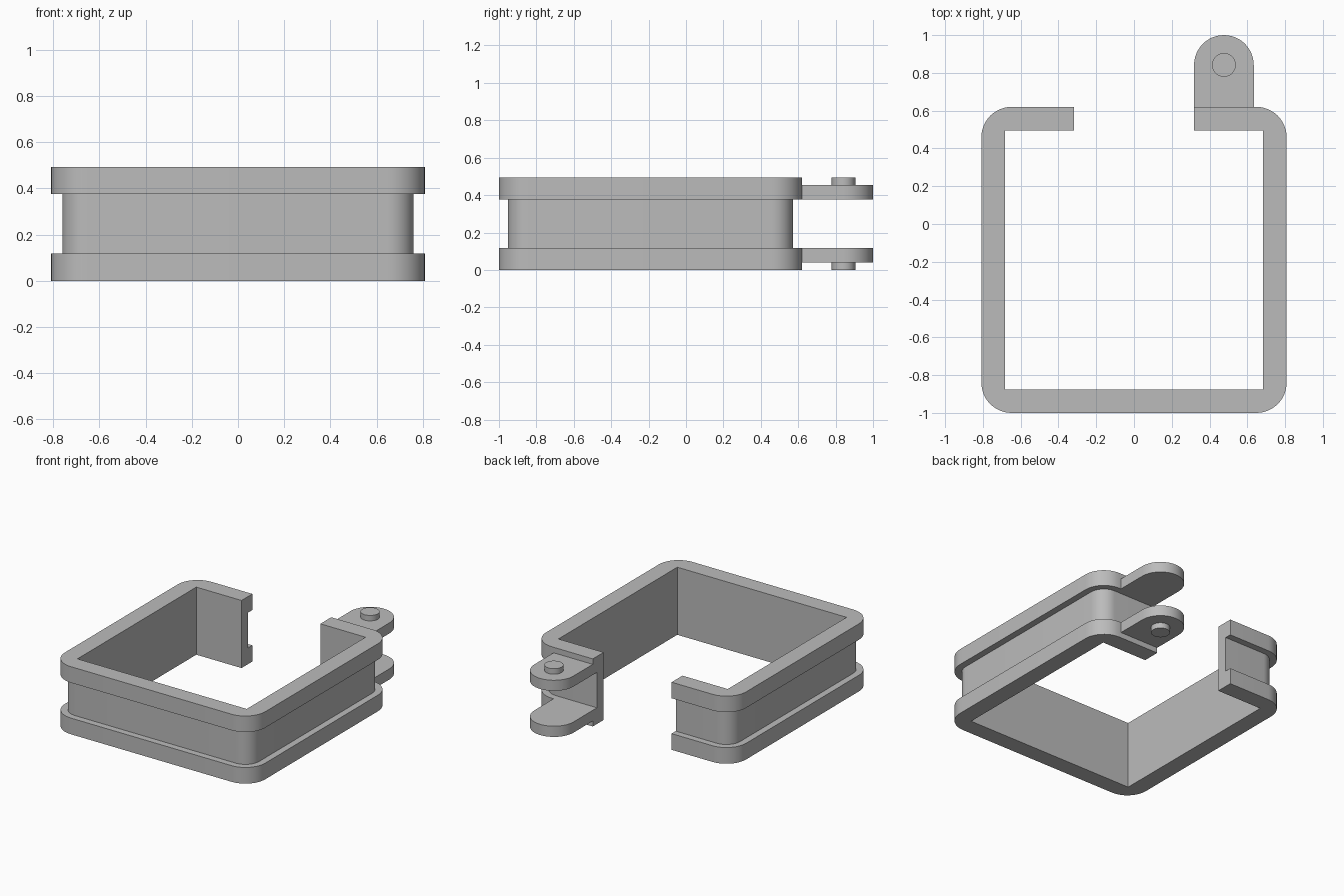
import bpy, bmesh
from math import sin, cos, pi, radians
from mathutils import Vector

cube = bpy.data.objects.get("Cube")
if cube:
    bpy.data.objects.remove(cube, do_unlink=True)

grey = bpy.data.materials.new("plain grey")
grey.use_nodes = True
colour = (0.5, 0.5, 0.5, 1)
grey.diffuse_color = colour
grey.node_tree.nodes["Principled BSDF"].inputs["Base Color"].default_value = colour

HALF_X, FRONT, BACK, HEIGHT = 0.808, -1.0, 0.62, 0.493
WALL, GROOVE, RADIUS, GAP = 0.125, 0.048, 0.16, 0.318
LOW, HIGH = 0.118, 0.376           # groove edges


def finish(name, bm):
    bmesh.ops.remove_doubles(bm, verts=bm.verts, dist=1e-5)
    bmesh.ops.recalc_face_normals(bm, faces=bm.faces)
    mesh = bpy.data.meshes.new(name)
    bm.to_mesh(mesh)
    bm.free()
    mesh.materials.append(grey)
    obj = bpy.data.objects.new(name, mesh)
    bpy.context.collection.objects.link(obj)
    bpy.ops.object.select_all(action='DESELECT')
    obj.select_set(True)
    bpy.context.view_layer.objects.active = obj
    bpy.ops.object.shade_smooth_by_angle(angle=radians(30))
    return obj


def prism(name, outline, z0, z1):
    bm = bmesh.new()
    face = bm.faces.new([bm.verts.new((x, y, z0)) for x, y in outline])
    new = bmesh.ops.extrude_face_region(bm, geom=[face])["geom"]
    top = [v for v in new if isinstance(v, bmesh.types.BMVert)]
    bmesh.ops.translate(bm, verts=top, vec=(0, 0, z1 - z0))
    return finish(name, bm)


# Open frame: stations of (inner, groove, outer) points, from left arm to right arm
up = Vector((0, 1))


def arm_end(sx):
    p = Vector((sx * GAP, BACK))
    return p - up * WALL, p - up * GROOVE, p


stations = [arm_end(1)]
corners = [(1, BACK, 90), (1, FRONT, 0), (-1, FRONT, -90), (-1, BACK, -180)]
STEPS = 12
for sx, y, start in corners:
    sy = 1 if y == BACK else -1
    corner = Vector((sx * HALF_X, y))
    inward = Vector((-sx, -sy))
    centre = corner + inward * RADIUS
    for i in range(STEPS + 1):
        a = radians(start - 90 * i / STEPS)
        d = Vector((cos(a), sin(a)))
        stations.append((corner + inward * WALL,
                         centre + d * (RADIUS - GROOVE), centre + d * RADIUS))
stations.append(arm_end(-1))

bm = bmesh.new()
rings = []
for inner, groove, outer in stations:
    section = [(inner, 0), (outer, 0), (outer, LOW), (groove, LOW),
               (groove, HIGH), (outer, HIGH), (outer, HEIGHT), (inner, HEIGHT)]
    rings.append([bm.verts.new((p.x, p.y, z)) for p, z in section])
for a, b in zip(rings, rings[1:]):
    for i in range(8):
        j = (i + 1) % 8
        same = (a[i].co - b[i].co).length < 1e-5, (a[j].co - b[j].co).length < 1e-5
        if all(same):
            continue
        if same[0]:
            bm.faces.new((a[i], a[j], b[j]))
        elif same[1]:
            bm.faces.new((a[i], a[j], b[i]))
        else:
            bm.faces.new((a[i], a[j], b[j], b[i]))
bm.faces.new(rings[0])
bm.faces.new(rings[-1])
finish("clamp_frame", bm)

# Rounded hinge tabs with a short pin on each outer side
TAB_X, TAB_Y, TAB_R = 0.476, 0.842, 0.158
tab = [(TAB_X + TAB_R, BACK - GROOVE)]
tab += [(TAB_X + TAB_R * cos(pi * i / 24), TAB_Y + TAB_R * sin(pi * i / 24)) for i in range(25)]
tab += [(TAB_X - TAB_R, BACK - GROOVE)]
pin = [(TAB_X + 0.063 * cos(pi * i / 16), TAB_Y + 0.063 * sin(pi * i / 16)) for i in range(32)]

prism("lower_hinge_tab", tab, 0.04, LOW)
prism("upper_hinge_tab", tab, HIGH, HEIGHT - 0.04)
prism("lower_hinge_pin", pin, 0, 0.04)
prism("upper_hinge_pin", pin, HEIGHT - 0.04, HEIGHT)
